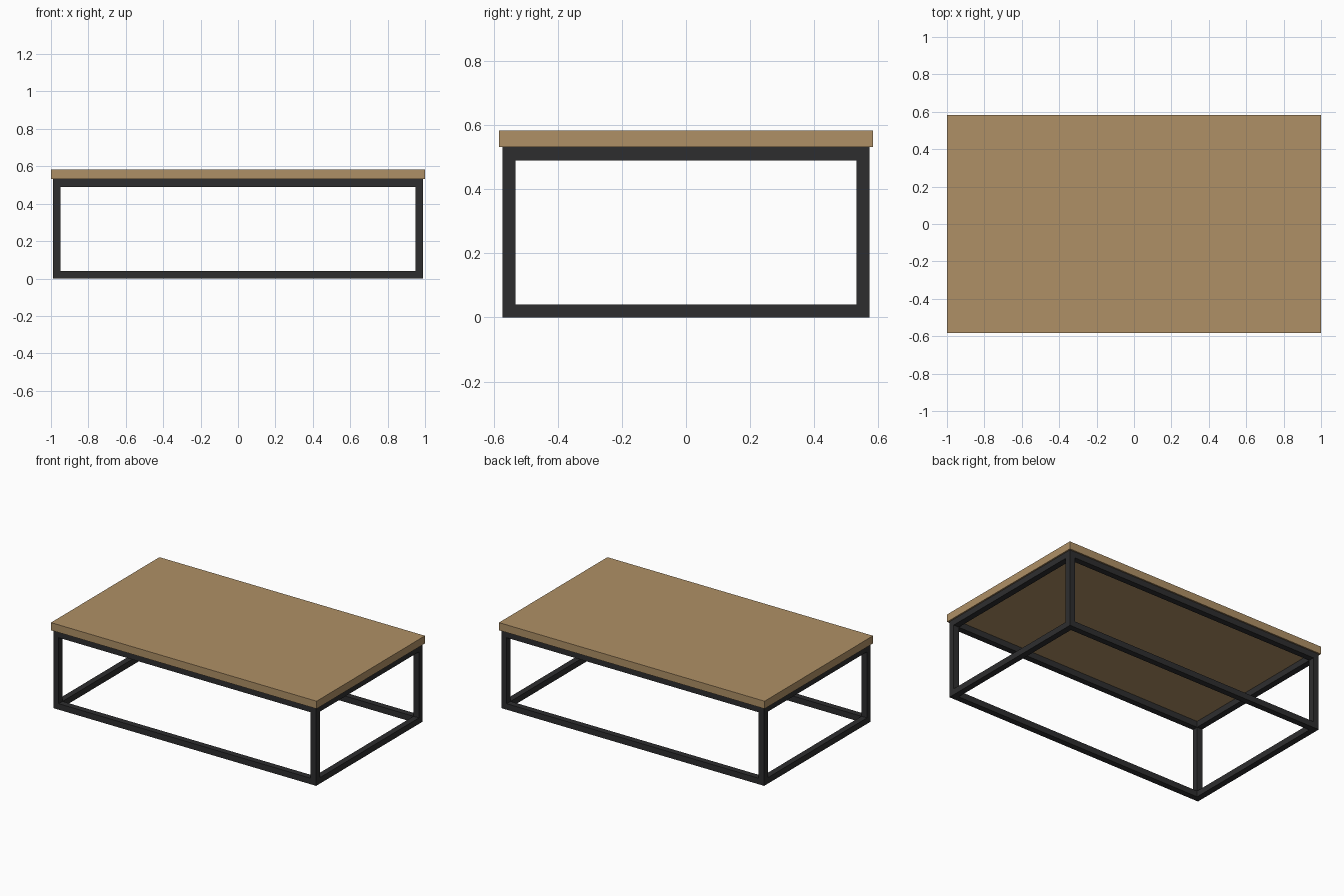
import bpy

if "Cube" in bpy.data.objects:
    bpy.data.objects.remove(bpy.data.objects["Cube"])

TOP_X, TOP_Y, TOP_Z = 1.0, 0.583, 0.583   # half width, half depth, full height
FRAME_X, FRAME_Y, FRAME_Z = 0.99, 0.573, 0.531
BAR = 0.041


def material(name, rgb):
    m = bpy.data.materials.new(name)
    m.diffuse_color = (*rgb, 1.0)
    m.use_nodes = True
    m.node_tree.nodes["Principled BSDF"].inputs["Base Color"].default_value = m.diffuse_color
    return m


wood = material("light_wood", (0.43, 0.28, 0.132))
metal = material("black_metal", (0.027, 0.027, 0.028))


def box(name, lo, hi, mat):
    bpy.ops.mesh.primitive_cube_add(size=1)
    ob = bpy.context.object
    ob.name = name
    for v in ob.data.vertices:
        v.co = [hi[i] if v.co[i] > 0 else lo[i] for i in range(3)]
    ob.data.materials.append(mat)
    return ob


# Table top
box("table_top", (-TOP_X, -TOP_Y, FRAME_Z), (TOP_X, TOP_Y, TOP_Z), wood)

ix, iy = FRAME_X - BAR, FRAME_Y - BAR

# Four corner legs
for xn, x in (("left", -FRAME_X), ("right", ix)):
    for yn, y in (("front", -FRAME_Y), ("back", iy)):
        box(f"{yn}_{xn}_leg", (x, y, 0), (x + BAR, y + BAR, FRAME_Z), metal)

# Upper and lower rails fitted between the legs
for zn, z in (("lower", 0), ("upper", FRAME_Z - BAR)):
    for yn, y in (("front", -FRAME_Y), ("back", iy)):
        box(f"{zn}_{yn}_rail", (-ix, y, z), (ix, y + BAR, z + BAR), metal)
    for xn, x in (("left", -FRAME_X), ("right", ix)):
        box(f"{zn}_{xn}_rail", (x, -iy, z), (x + BAR, iy, z + BAR), metal)
